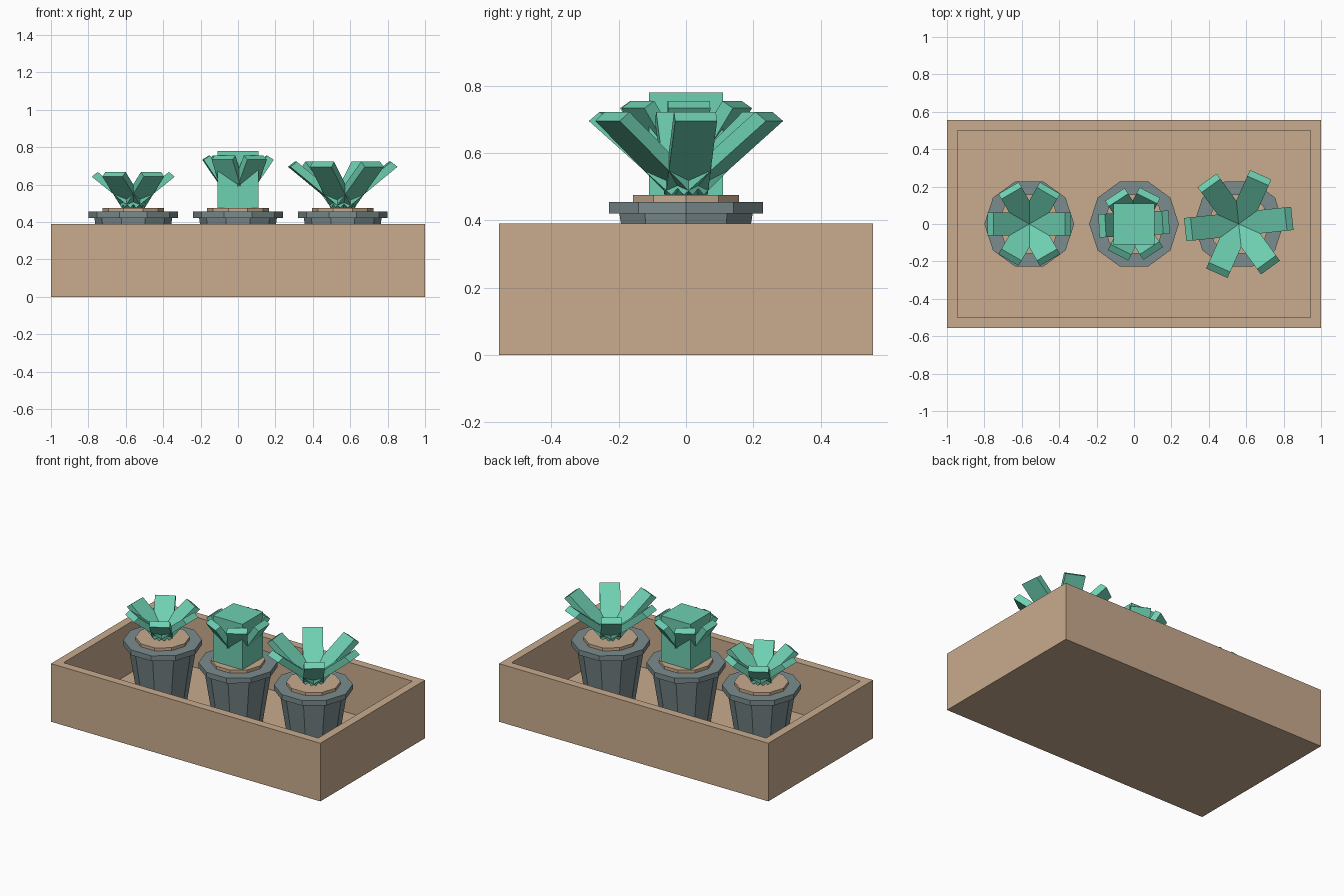
import bpy, bmesh, math
from mathutils import Matrix, Vector

if "Cube" in bpy.data.objects:
    bpy.data.objects.remove(bpy.data.objects["Cube"])


def material(name, rgb):
    m = bpy.data.materials.new(name)
    lin = [((c / 255 + 0.055) / 1.055) ** 2.4 for c in rgb]
    m.diffuse_color = (*lin, 1)
    m.use_nodes = True
    m.node_tree.nodes["Principled BSDF"].inputs["Base Color"].default_value = m.diffuse_color
    return m


TAN = material("tan_wood", (201, 171, 142))
GREY = material("slate_pot", (124, 140, 142))
GREEN = material("mint_leaf", (110, 208, 178))


def make(name, bm, mat, loc=(0, 0, 0)):
    bmesh.ops.recalc_face_normals(bm, faces=bm.faces)
    me = bpy.data.meshes.new(name)
    bm.to_mesh(me)
    bm.free()
    me.materials.append(mat)
    ob = bpy.data.objects.new(name, me)
    ob.location = loc
    bpy.context.collection.objects.link(ob)
    return ob


def block(bm, sx, sy, z0, z1):
    m = Matrix.Translation((0, 0, (z0 + z1) / 2)) @ Matrix.Diagonal((sx, sy, z1 - z0, 1))
    bmesh.ops.create_cube(bm, size=1, matrix=m)


def frustum(bm, r0, r1, z0, z1):
    bmesh.ops.create_cone(bm, cap_ends=True, segments=10, radius1=r0, radius2=r1, depth=z1 - z0,
                          matrix=Matrix.Translation((0, 0, (z0 + z1) / 2))
                          @ Matrix.Rotation(math.pi / 2, 4, 'Z'))


def leaf_ring(bm, profile, width, turn):
    """Six leaves: a (radius, z) side profile given width and spun around."""
    for i in range(6):
        rot = Matrix.Rotation(math.radians(60 * i + turn), 3, 'Z')
        a, b = [[bm.verts.new(rot @ Vector((r, s * width / 2, z))) for r, z in profile]
                for s in (-1, 1)]
        bm.faces.new(a)
        bm.faces.new(b[::-1])
        for k in range(4):
            j = (k + 1) % 4
            bm.faces.new((a[k], b[k], b[j], a[j]))


# open tray
bm = bmesh.new()
block(bm, 2, 1.11, 0, 0.39)
top = max(bm.faces, key=lambda f: f.calc_center_median().z)
bmesh.ops.inset_region(bm, faces=[top], thickness=0.055, use_even_offset=True)
bmesh.ops.inset_region(bm, faces=[top], thickness=0, depth=-0.34)
make("tray", bm, TAN)

# plants: name, x, leaf profile (base low, tip low, tip high, base high), turn
plants = [
    ("left", -0.56, [(0.015, 0.475), (0.222, 0.642), (0.19, 0.667), (-0.01, 0.505)], 0),
    ("middle", 0.0, [(0.04, 0.513), (0.188, 0.733), (0.153, 0.755), (0.005, 0.535)], 3),
    ("right", 0.56, [(0.02, 0.475), (0.288, 0.695), (0.253, 0.722), (-0.01, 0.505)], 6),
]
for name, x, profile, turn in plants:
    # pot with rim
    bm = bmesh.new()
    frustum(bm, 0.15, 0.208, 0.05, 0.42)
    frustum(bm, 0.24, 0.24, 0.42, 0.455)
    make(name + "_pot", bm, GREY, (x, 0, 0))
    # soil disc
    bm = bmesh.new()
    frustum(bm, 0.165, 0.165, 0.44, 0.475)
    make(name + "_soil", bm, TAN, (x, 0, 0))
    # leaves
    bm = bmesh.new()
    leaf_ring(bm, profile, 0.125, turn)
    make(name + "_leaves", bm, GREEN, (x, 0, 0))

# square cactus trunk in the middle pot
bm = bmesh.new()
block(bm, 0.22, 0.22, 0.47, 0.78)
make("cactus_trunk", bm, GREEN)
